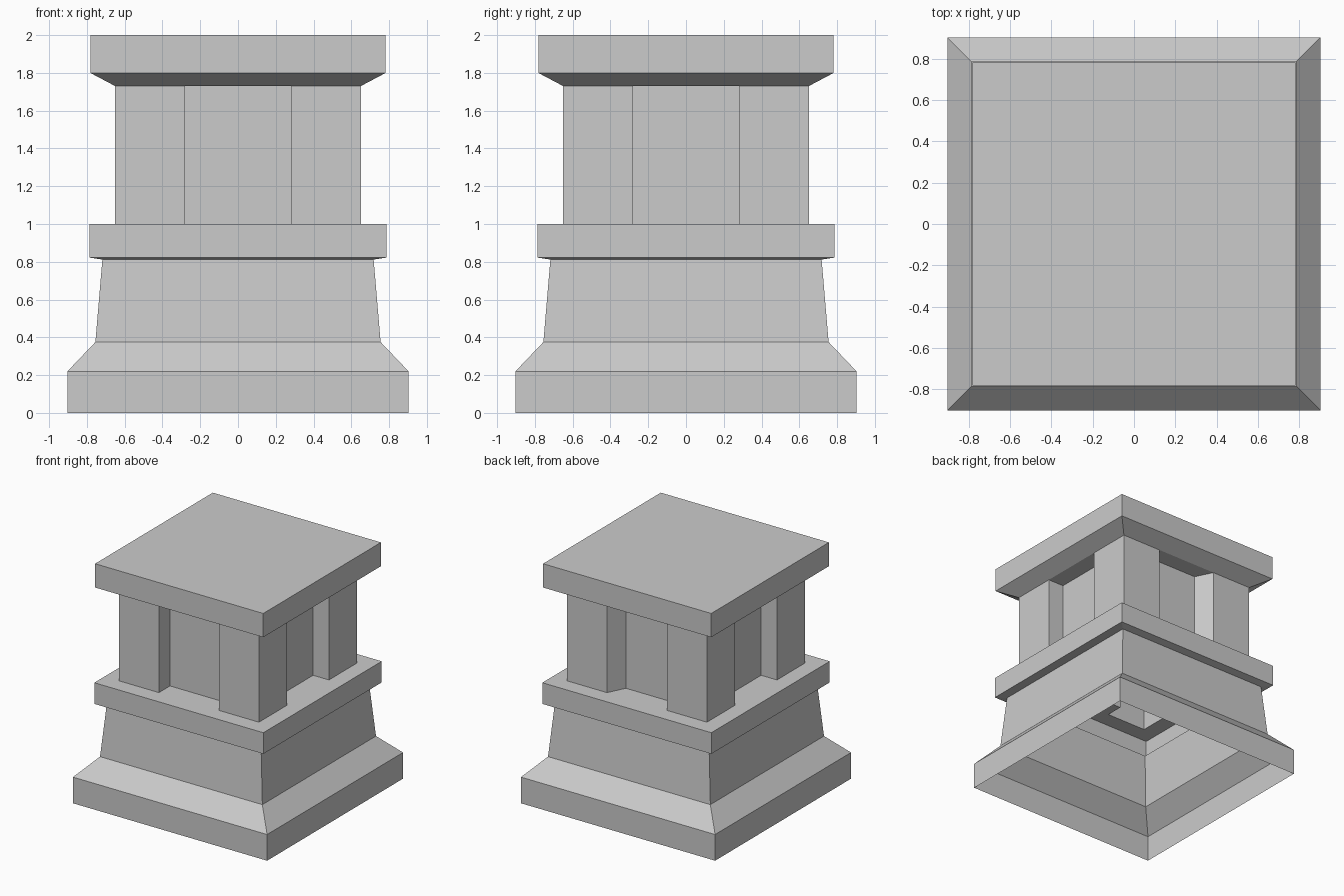
import bpy
import bmesh
from mathutils import Matrix, Vector

cube = bpy.data.objects.get("Cube")
if cube:
    bpy.data.objects.remove(cube, do_unlink=True)

stone = bpy.data.materials.new("grey_stone")
stone.use_nodes = True
grey = (0.6, 0.6, 0.6, 1)
stone.diffuse_color = grey
stone.node_tree.nodes["Principled BSDF"].inputs["Base Color"].default_value = grey

SHAFT = 0.65       # half width of the shaft
GAP = 0.28         # half width of each recess
DEPTH = 0.147      # depth of each recess
SPLAY = 0.073      # slant of the rear recess walls
FLOOR, SOFFIT = 1.0, 1.73


def square(half, z):
    return [Vector((sx * half, sy * half, z))
            for sx, sy in ((-1, -1), (1, -1), (1, 1), (-1, 1))]


def recess(side, z):
    """Four points of one recess, counter-clockwise along the shaft outline."""
    inner = GAP - (SPLAY if side == 2 else 0)
    points = [(-GAP, -SHAFT), (-inner, DEPTH - SHAFT),
              (inner, DEPTH - SHAFT), (GAP, -SHAFT)]
    turn = Matrix.Rotation(side * 1.5707963, 3, "Z")
    return [turn @ Vector((x, y, z)) for x, y in points]


def shaft_outline(z):
    outline = []
    for side, corner in enumerate(square(SHAFT, z)):
        outline += [corner] + recess(side, z)
    return outline


def build(name, rings, panels=()):
    """Loft closed rings from bottom to top and add separate flat panels."""
    bm = bmesh.new()
    loops = [[bm.verts.new(p) for p in ring] for ring in rings]
    for low, high in zip(loops, loops[1:]):
        for i in range(len(low)):
            j = (i + 1) % len(low)
            bm.faces.new((low[i], low[j], high[j], high[i]))
    for panel in panels:
        bm.faces.new([bm.verts.new(p) for p in panel])
    bmesh.ops.remove_doubles(bm, verts=bm.verts, dist=0.0001)
    mesh = bpy.data.meshes.new(name)
    bm.to_mesh(mesh)
    bm.free()
    mesh.materials.append(stone)
    obj = bpy.data.objects.new(name, mesh)
    bpy.context.collection.objects.link(obj)


# Hollow base: plinth, sloped shoulder, tapered body and projecting ledge
base_profile = [(0.903, 0), (0.903, 0.22), (0.755, 0.375), (0.718, 0.812),
                (0.786, 0.822), (0.786, FLOOR), (SHAFT, FLOOR)]
build("base", [square(h, z) for h, z in base_profile],
      [recess(s, FLOOR)[::-1] for s in range(4)])

# Shaft with a recess in the middle of each side
build("shaft", [shaft_outline(FLOOR), shaft_outline(SOFFIT)])

# Flared cap slab with soffits over the recesses
cap_profile = [(SHAFT, SOFFIT), (0.782, 1.8), (0.782, 2)]
build("cap", [square(h, z) for h, z in cap_profile],
      [recess(s, SOFFIT) for s in range(4)] + [square(0.782, 2)])
